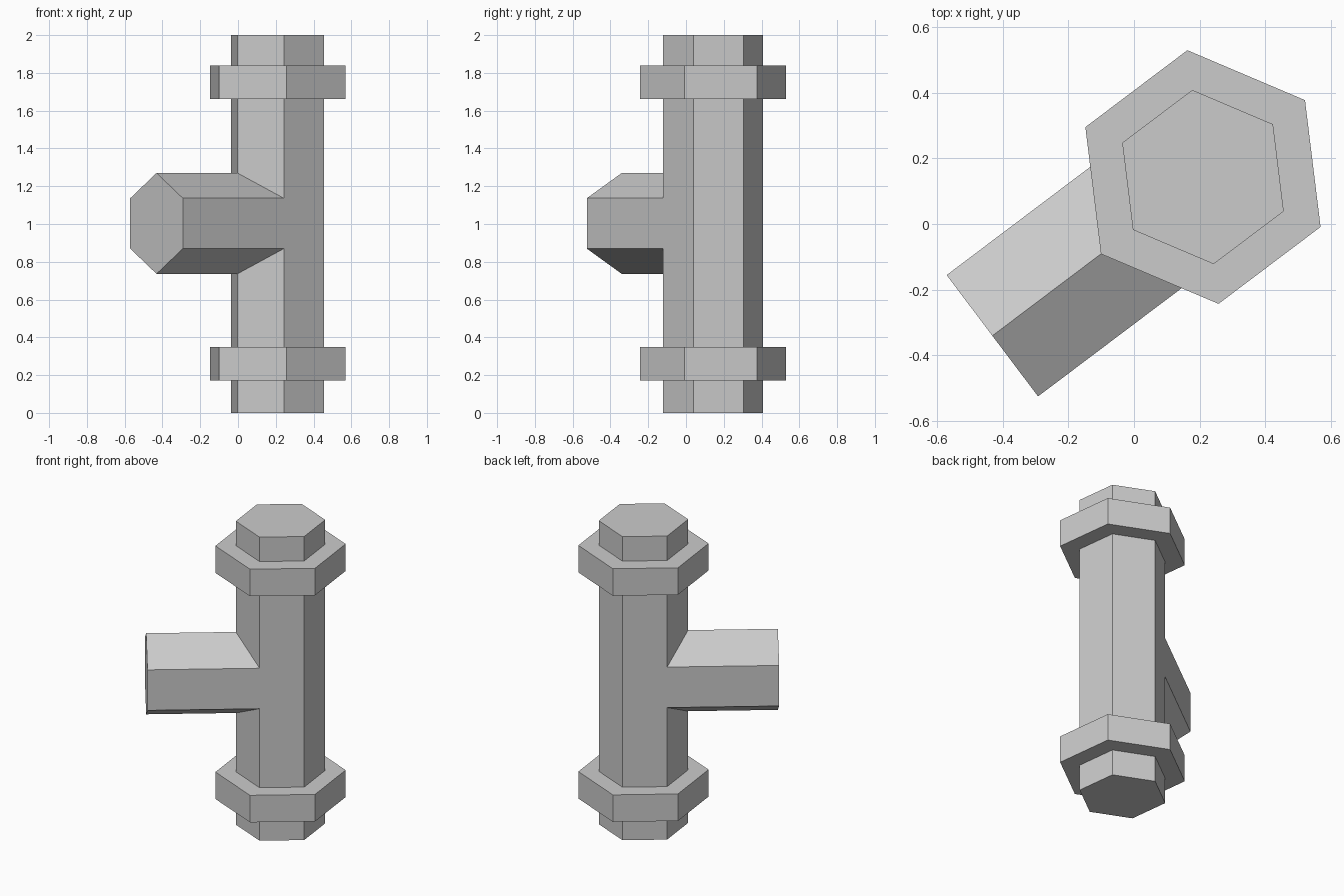
import bpy
import math
from mathutils import Matrix, Vector

cube = bpy.data.objects.get("Cube")
if cube:
    bpy.data.objects.remove(cube)

CENTRE = Vector((0.21, 0.143, 0))
TURN = math.radians(37)      # heading of one corner of the hexagons
PIPE_R = 0.267
COLLAR_R = 0.389
BRANCH_LENGTH = 0.803

grey = bpy.data.materials.new("plain grey")
grey.use_nodes = True
colour = (0.6, 0.6, 0.6, 1)
grey.diffuse_color = colour
grey.node_tree.nodes["Principled BSDF"].inputs["Base Color"].default_value = colour


def hex_prism(name, radius, length, matrix):
    """Flat-shaded hexagonal prism along local z, with a corner on local x."""
    bpy.ops.mesh.primitive_cylinder_add(vertices=6, radius=radius, depth=length)
    ob = bpy.context.object
    ob.name = ob.data.name = name
    # the primitive starts with a corner on y, so turn it onto x
    ob.data.transform(matrix @ Matrix.Rotation(math.pi / 2, 4, "Z"))
    ob.data.materials.append(grey)
    return ob


def upright(z):
    return Matrix.Translation(CENTRE + Vector((0, 0, z))) @ Matrix.Rotation(TURN, 4, "Z")


# Main pipe and its two collars
hex_prism("main_pipe", PIPE_R, 2.0, upright(1.0))
for name, z in (("lower_collar", 0.26), ("upper_collar", 1.75)):
    hex_prism(name, COLLAR_R, 0.178, upright(z))

# Side branch: leaves along a corner of the main pipe, corners up and down
start = PIPE_R / 2
middle = -(start + BRANCH_LENGTH) / 2
lay_down = Matrix.Translation((middle, 0, 0)) @ Matrix.Rotation(math.pi / 2, 4, "Y")
branch = hex_prism("side_branch", PIPE_R, BRANCH_LENGTH - start, lay_down)

# Mitre the inner end so its ridges meet the pipe's corner
for v in branch.data.vertices:
    if v.co.x > middle and abs(v.co.y) < 0.01:
        v.co.x = -PIPE_R
branch.data.transform(upright(1.003))
